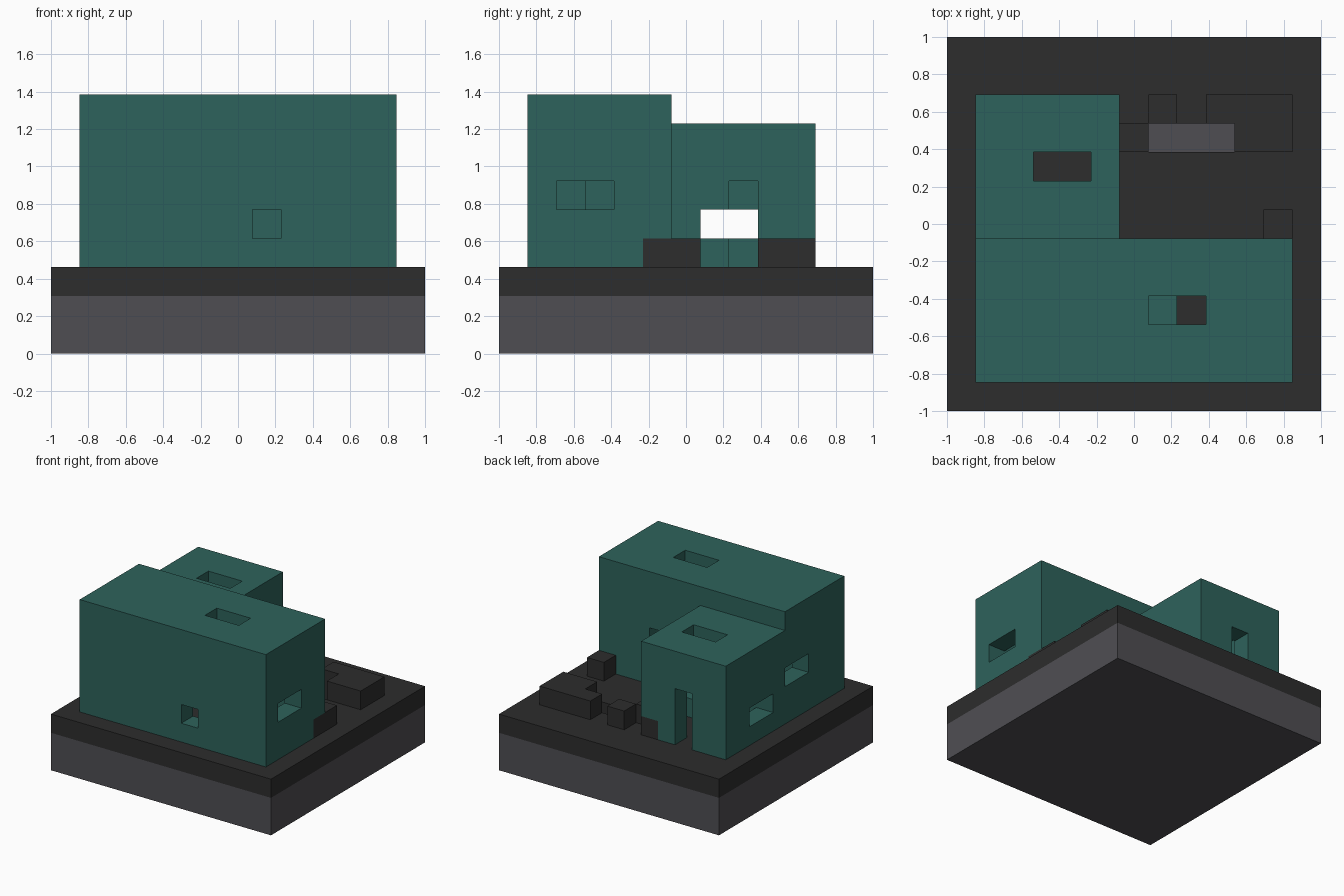
import bpy
import bmesh
from mathutils import Vector

if "Cube" in bpy.data.objects:
    bpy.data.objects.remove(bpy.data.objects["Cube"], do_unlink=True)

CELL = 2 / 13   # the model is laid out on a 13 x 13 grid of cells
E = 0.5         # overshoot of cutters past the walls


def material(name, colour):
    mat = bpy.data.materials.new(name)
    mat.use_nodes = True
    mat.diffuse_color = (*colour, 1)
    bsdf = next(n for n in mat.node_tree.nodes if n.type == 'BSDF_PRINCIPLED')
    bsdf.inputs["Base Color"].default_value = (*colour, 1)
    return mat


TEAL = material("teal", (0.027, 0.123, 0.106))
GREY = material("grey", (0.078, 0.076, 0.086))
DARK = material("charcoal", (0.026, 0.026, 0.026))


def box(name, xs, ys, zs, mat=None):
    """Box spanning ranges given in grid cells."""
    low, high = (Vector(p) for p in zip(xs, ys, zs))
    shift = Vector((6.5, 6.5, 0))
    bm = bmesh.new()
    bmesh.ops.create_cube(bm, size=1)
    for v in bm.verts:
        t = v.co + Vector((0.5, 0.5, 0.5))
        v.co = (Vector(a + (b - a) * k for a, b, k in zip(low, high, t)) - shift) * CELL
    mesh = bpy.data.meshes.new(name)
    bm.to_mesh(mesh)
    bm.free()
    obj = bpy.data.objects.new(name, mesh)
    bpy.context.collection.objects.link(obj)
    if mat:
        mesh.materials.append(mat)
    return obj


def carve(obj, cuts):
    """Subtract each box from the object and discard the cutters."""
    for cut in cuts:
        cutter = box("cutter", *cut)
        cutter.hide_render = True
        mod = obj.modifiers.new("cut", 'BOOLEAN')
        mod.operation = 'DIFFERENCE'
        mod.solver = 'EXACT'
        mod.object = cutter
        bpy.context.view_layer.objects.active = obj
        bpy.ops.object.modifier_apply(modifier=mod.name)
        bpy.data.objects.remove(cutter, do_unlink=True)


# Plinth and ground slab with a sunken trough
box("plinth", (0, 13), (0, 13), (0, 2), GREY)
ground = box("ground_slab", (0, 13), (0, 13), (2, 3), DARK)
carve(ground, [((7, 10), (9, 10), (2 - E, 3 + E))])

# Long front hall
hall = box("front_hall", (1, 12), (1, 6), (3, 9), TEAL)
carve(hall, [
    ((2, 11), (2, 5), (3 - E, 8)),             # room
    ((7, 9), (3, 4), (8 - E, 9 + E)),          # skylight
    ((7, 8), (1 - E, 2 + E), (4, 5)),          # front window
    ((11 - E, 12 + E), (2, 4), (5, 6)),        # left window
    ((1 - E, 2), (4, 6), (5, 6)),              # right window
    ((8, 9), (5 - E, 6 + E), (3 - E, 6)),      # back door
    ((11, 12 + E), (5, 6 + E), (3 - E, 4)),    # corner stone notch
])
box("hall_pillar", (7, 8), (3, 4), (3, 8), TEAL)

# Lower back wing
wing = box("back_wing", (1, 6), (6, 11), (3, 8), TEAL)
carve(wing, [
    ((2, 5), (7, 10), (3 - E, 7)),             # room
    ((3, 5), (8, 9), (7 - E, 8 + E)),          # skylight
    ((1 - E, 2 + E), (7, 9), (4, 5)),          # right window
    ((5 - E, 6 + E), (7, 9), (4, 5)),          # left window
    ((5 - E, 6 + E), (8, 9), (3 - E, 6)),      # left door
    ((3, 4), (10 - E, 11 + E), (3 - E, 6)),    # back door
    ((5, 6 + E), (9, 11 + E), (3 - E, 4)),     # corner stone notch
])

# Low stones around the yard, one cell high
stones = {
    "hall_corner_stone": ((11, 12), (5, 7)),
    "wing_corner_stone": ((5, 6), (9, 11)),
    "wing_side_stone": ((6, 7), (9, 10)),
    "yard_stone": ((7, 8), (10, 11)),
    "yard_wall_long": ((9, 12), (10, 11)),
    "yard_wall_short": ((10, 12), (9, 10)),
}
for name, (xs, ys) in stones.items():
    box(name, xs, ys, (3, 4), DARK)
